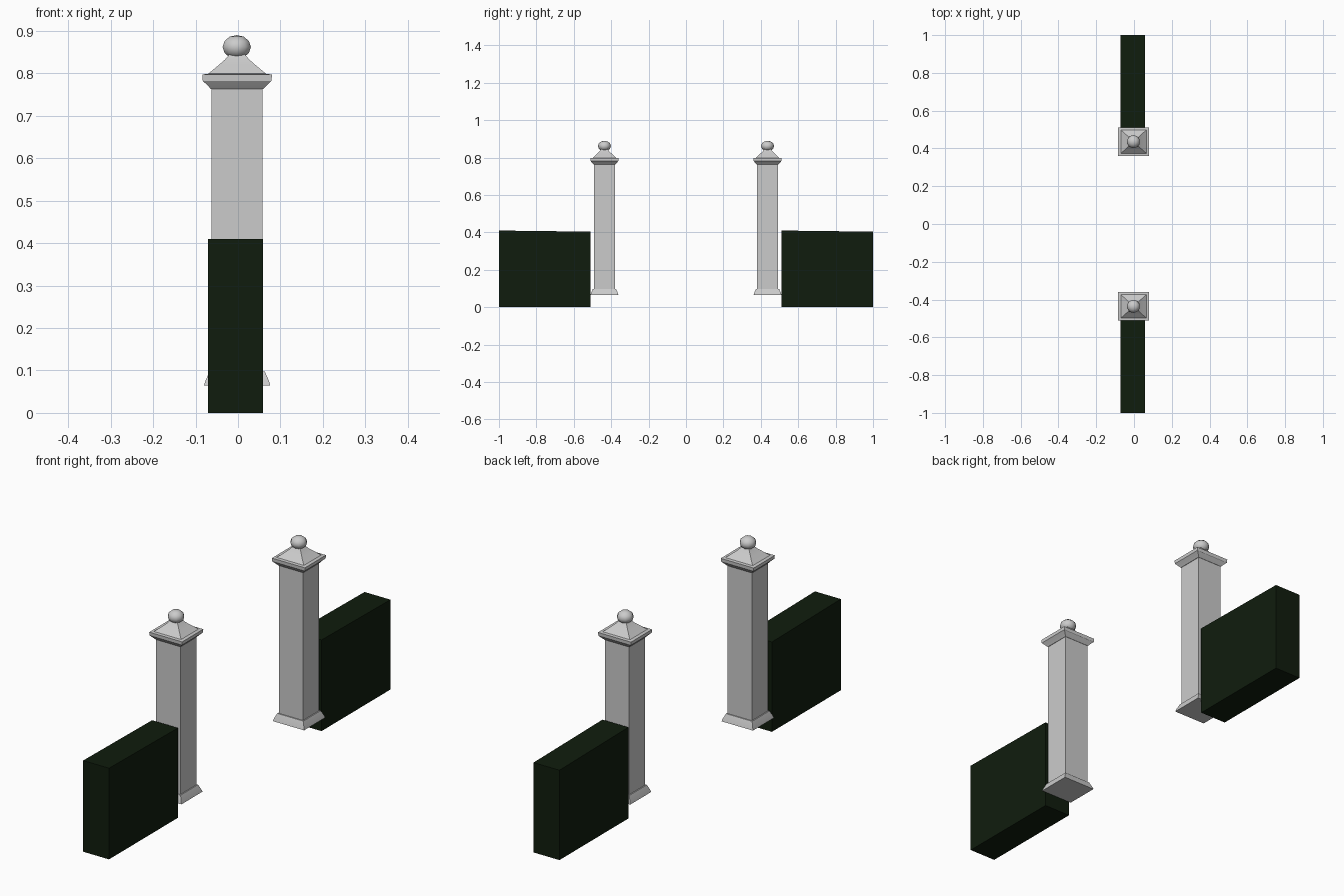
import bpy, bmesh
from mathutils import Matrix

if "Cube" in bpy.data.objects:
    bpy.data.objects.remove(bpy.data.objects["Cube"])


def finish(name, bm, smooth=None, mat=None):
    bmesh.ops.recalc_face_normals(bm, faces=bm.faces)
    mesh = bpy.data.meshes.new(name)
    bm.to_mesh(mesh)
    bm.free()
    obj = bpy.data.objects.new(name, mesh)
    bpy.context.collection.objects.link(obj)
    if mat:
        mesh.materials.append(mat)
    if smooth:
        bpy.ops.object.select_all(action='DESELECT')
        obj.select_set(True)
        bpy.context.view_layer.objects.active = obj
        bpy.ops.object.shade_smooth_by_angle(angle=smooth)
    return obj


def square_loft(name, cx, cy, profile):
    """Stack rectangular rings (half x, half y, z) into a closed solid."""
    bm = bmesh.new()
    rings = [[bm.verts.new((cx + sx * hx, cy + sy * hy, z))
              for sx, sy in ((-1, -1), (1, -1), (1, 1), (-1, 1))]
             for hx, hy, z in profile]
    for a, b in zip(rings, rings[1:]):
        for i in range(4):
            j = (i + 1) % 4
            bm.faces.new((a[i], a[j], b[j], b[i]))
    bm.faces.new(rings[0])
    bm.faces.new(rings[-1])
    return finish(name, bm, smooth=0.5)


def ball(name, cx, cy, z, rx, rz):
    bm = bmesh.new()
    bmesh.ops.create_uvsphere(bm, u_segments=10, v_segments=6, radius=1)
    bmesh.ops.transform(bm, verts=bm.verts,
                        matrix=Matrix.Translation((cx, cy, z)) @ Matrix.Diagonal((rx, rx, rz, 1)))
    return finish(name, bm, smooth=0.9)


hedge_green = bpy.data.materials.new("hedge_green")
hedge_green.diffuse_color = (0.005, 0.012, 0.004, 1)
hedge_green.use_nodes = True
hedge_green.node_tree.nodes["Principled BSDF"].inputs["Base Color"].default_value = hedge_green.diffuse_color

BASE = [(0.078, 0.075, 0.065), (0.075, 0.072, 0.075), (0.065, 0.062, 0.098)]
SHAFT = [(0.06, 0.057, 0.09), (0.06, 0.057, 0.77)]
CAP = [(0.062, 0.058, 0.763), (0.07, 0.066, 0.772), (0.081, 0.074, 0.782),
       (0.082, 0.075, 0.797), (0.068, 0.062, 0.799), (0.045, 0.042, 0.818),
       (0.028, 0.026, 0.833), (0.018, 0.018, 0.845)]

for side, sign in (("left", -1), ("right", 1)):
    # gate pillar: flared foot, square shaft, pyramid cap, ball finial
    cx, cy = -0.002, sign * 0.436
    square_loft(side + "_pillar_base", cx, cy, BASE)
    square_loft(side + "_pillar_shaft", cx, cy, SHAFT)
    square_loft(side + "_pillar_cap", cx, cy, CAP)
    ball(side + "_finial", cx - 0.001, cy, 0.862, 0.035, 0.028)

    # clipped hedge block, top falling slightly towards +y
    bm = bmesh.new()
    bmesh.ops.create_cube(bm, size=1)
    for v in bm.verts:
        v.co.x = -0.006 + v.co.x * 0.129
        v.co.y = sign * 0.755 + v.co.y * 0.49
        z_top = 0.41 - 0.006 * (v.co.y - (sign * 0.755 - 0.245)) / 0.49
        v.co.z = z_top if v.co.z > 0 else 0
    finish(side + "_hedge", bm, mat=hedge_green)
